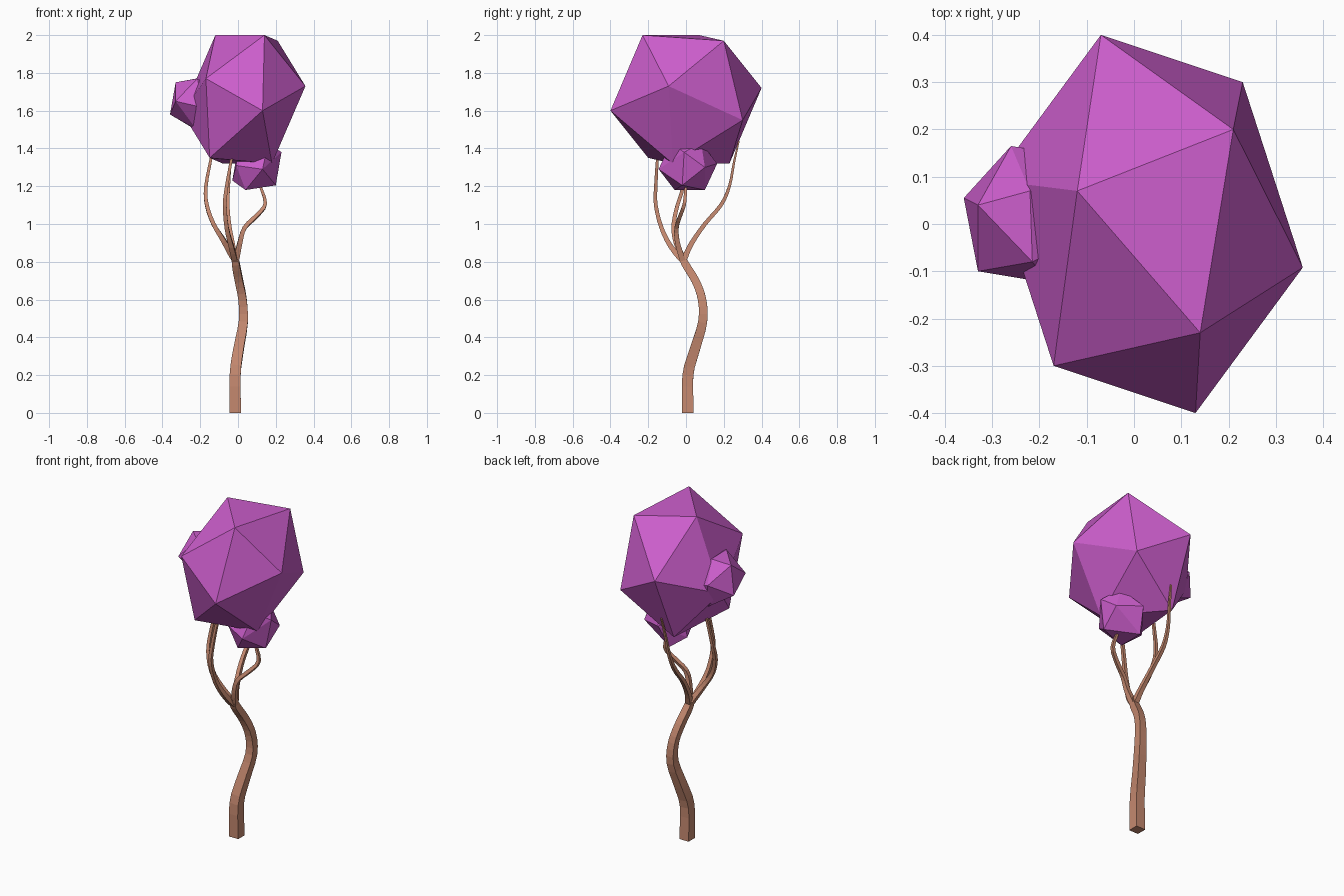
import bpy, bmesh
from mathutils import Vector


def material(name, rgb):
    m = bpy.data.materials.new(name)
    m.diffuse_color = (*rgb, 1)
    return m


purple = material("purple foliage", (0.60, 0.11, 0.60))
brown = material("tan bark", (0.56, 0.25, 0.16))


def finish(bm, name, mat):
    bmesh.ops.recalc_face_normals(bm, faces=bm.faces)
    me = bpy.data.meshes.new(name)
    bm.to_mesh(me)
    bm.free()
    me.materials.append(mat)
    bpy.context.collection.objects.link(bpy.data.objects.new(name, me))


def foliage(name, center, half_axes):
    """Stretched icosahedron: six axis ends and their opposites."""
    bm = bmesh.new()
    c = Vector(center)
    for a in half_axes:
        bm.verts.new(c + Vector(a))
        bm.verts.new(c - Vector(a))
    bmesh.ops.convex_hull(bm, input=bm.verts[:])
    finish(bm, name, purple)


def smooth_path(pts, steps=3):
    """Catmull-Rom through (x, y, z, half width) points."""
    p = [Vector(q) for q in pts]
    p = [2 * p[0] - p[1]] + p + [2 * p[-1] - p[-2]]
    out = []
    for i in range(1, len(p) - 2):
        a, b, c, d = p[i - 1:i + 3]
        for k in range(steps):
            t = k / steps
            out.append(0.5 * (2 * b + (c - a) * t + (2 * a - 5 * b + 4 * c - d) * t ** 2
                              + (3 * b - a - 3 * c + d) * t ** 3))
    return out + [p[-2]]


def limb(name, pts):
    """Square section swept along a smoothed path."""
    path = smooth_path(pts)
    bm = bmesh.new()
    rings = []
    for i, q in enumerate(path):
        t = (path[min(i + 1, len(path) - 1)].xyz - path[max(i - 1, 0)].xyz).normalized()
        if i == 0:
            t = Vector((0, 0, 1))
        u = (Vector((1, 0, 0)) - t * t.x).normalized()
        v = t.cross(u)
        rings.append([bm.verts.new(q.xyz + (u * a + v * b) * q.w)
                      for a, b in ((-1, -1), (1, -1), (1, 1), (-1, 1))])
    for r, s in zip(rings, rings[1:]):
        for k in range(4):
            n = (k + 1) % 4
            bm.faces.new((r[k], r[n], s[n], s[k]))
    bm.faces.new(rings[0])
    bm.faces.new(rings[-1])
    finish(bm, name, brown)


# Foliage clumps
foliage("crown", (0.03, 0, 1.66), [
    (-0.10, 0.40, 0.06), (0.20, 0.30, -0.11), (0.327, -0.092, 0.07),
    (0.18, 0.20, 0.31), (-0.15, 0.07, 0.34), (0.11, -0.23, 0.34)])
foliage("side_clump", (-0.22, 0.02, 1.635), [
    (-0.11, 0.02, 0.115), (-0.14, 0.035, -0.055), (-0.11, -0.12, 0.015),
    (-0.04, 0.145, 0.02), (0, 0.05, 0.135), (0.005, -0.10, 0.135)])
foliage("lower_clump", (0.10, 0.01, 1.305), [
    (0.13, -0.02, 0.075), (0.10, -0.03, -0.10), (-0.06, -0.07, -0.125),
    (-0.06, 0.09, -0.125), (0.03, -0.155, -0.015), (0.11, 0.09, -0.005)])

# Trunk
limb("trunk", [
    (-0.015, 0.01, 0, 0.031), (-0.015, 0.01, 0.2, 0.029), (0.002, 0.045, 0.33, 0.027),
    (0.028, 0.088, 0.48, 0.024), (0.024, 0.085, 0.6, 0.022), (0.005, 0.05, 0.7, 0.021),
    (-0.012, -0.005, 0.79, 0.02), (-0.02, -0.035, 0.86, 0.014)])

# Branches
limb("left_branch", [
    (-0.012, -0.01, 0.8, 0.016), (-0.075, -0.055, 0.91, 0.013), (-0.13, -0.065, 1.0, 0.011),
    (-0.165, -0.045, 1.1, 0.01), (-0.17, -0.015, 1.2, 0.009), (-0.14, 0.0, 1.36, 0.007)])
limb("front_branch", [
    (-0.012, -0.005, 0.79, 0.016), (-0.035, -0.08, 0.88, 0.013), (-0.06, -0.13, 0.98, 0.011),
    (-0.07, -0.16, 1.1, 0.01), (-0.06, -0.16, 1.2, 0.009), (-0.03, -0.15, 1.37, 0.007)])
limb("back_branch", [
    (-0.012, -0.015, 0.8, 0.016), (-0.03, 0.025, 0.89, 0.013), (-0.048, 0.1, 1.0, 0.011),
    (-0.055, 0.185, 1.1, 0.01), (-0.05, 0.23, 1.2, 0.008), (-0.04, 0.255, 1.33, 0.006),
    (-0.03, 0.28, 1.44, 0.004)])
limb("right_branch", [
    (-0.012, -0.015, 0.8, 0.016), (0.01, -0.045, 0.9, 0.013), (0.035, -0.05, 0.98, 0.011),
    (0.10, -0.03, 1.045, 0.01), (0.145, -0.008, 1.11, 0.009), (0.11, 0.0, 1.22, 0.006)])
